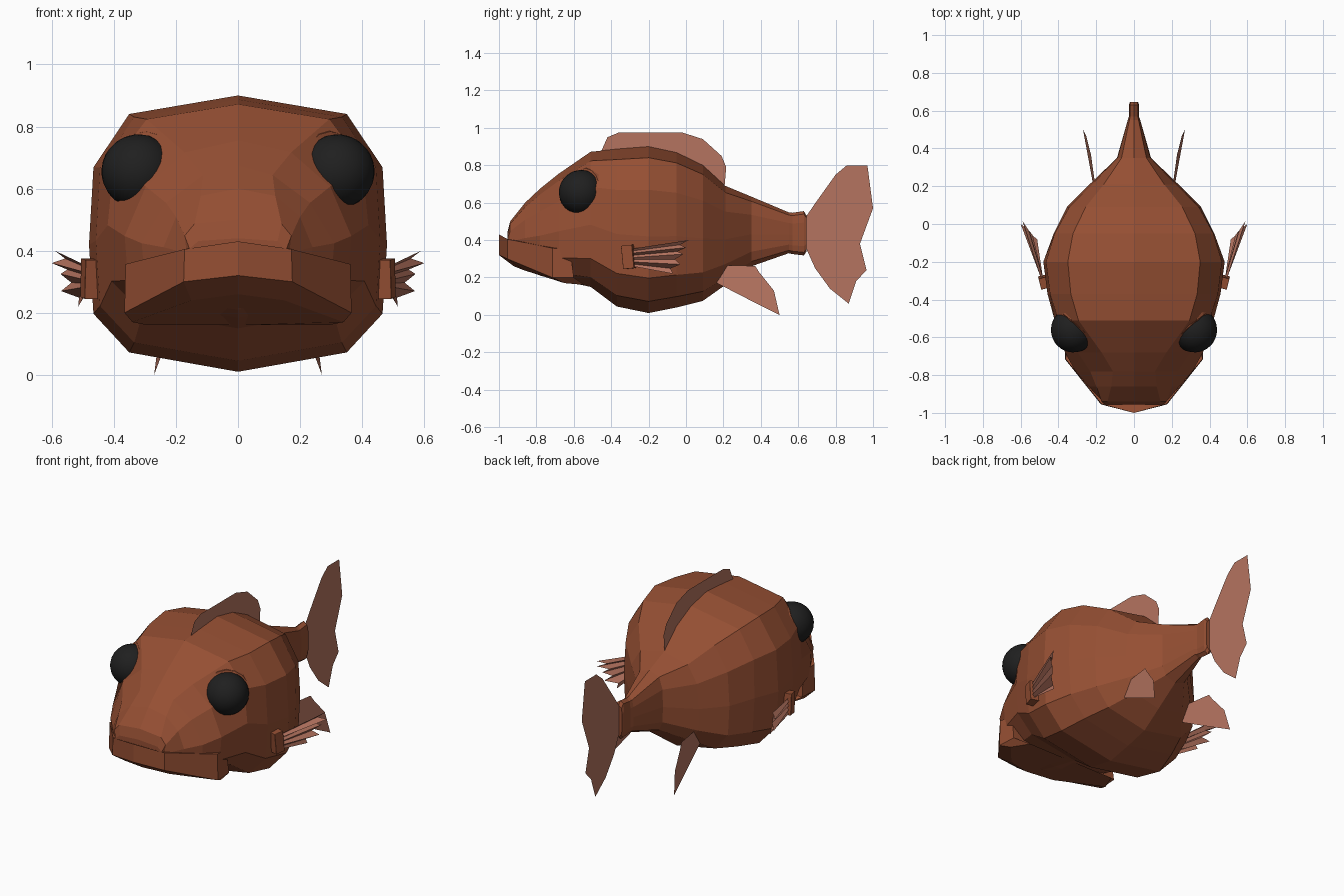
import bpy, bmesh, math
from mathutils import Vector

if "Cube" in bpy.data.objects:
    bpy.data.objects.remove(bpy.data.objects["Cube"])


def material(name, rgb):
    m = bpy.data.materials.new(name)
    m.diffuse_color = (*rgb, 1)
    m.use_nodes = True
    m.node_tree.nodes["Principled BSDF"].inputs["Base Color"].default_value = m.diffuse_color
    return m


BROWN = material("rust_brown", (0.30, 0.078, 0.033))
FIN = material("fin_pink_brown", (0.46, 0.172, 0.115))
BLACK = material("eye_black", (0.014, 0.014, 0.014))


def make(name, verts, faces, mat, solid=True):
    me = bpy.data.meshes.new(name)
    me.from_pydata(verts, [], faces)
    me.materials.append(mat)
    if solid:
        bm = bmesh.new()
        bm.from_mesh(me)
        bmesh.ops.recalc_face_normals(bm, faces=bm.faces)
        bm.to_mesh(me)
        bm.free()
    ob = bpy.data.objects.new(name, me)
    bpy.context.collection.objects.link(ob)
    return ob


def loft(name, rings, mat):
    n = len(rings[0])
    verts = [p for r in rings for p in r]
    faces = [(i * n + j, i * n + (j + 1) % n, (i + 1) * n + (j + 1) % n, (i + 1) * n + j)
             for i in range(len(rings) - 1) for j in range(n)]
    faces += [tuple(range(n)), tuple(range(len(verts) - n, len(verts)))]
    return make(name, verts, faces, mat)


def mirrored(half):
    """Close a half outline whose first and last points lie on x = 0."""
    return half + [(-x, y, z) for x, y, z in reversed(half) if x > 1e-6]


def body_ring(y, top, bottom, w, s):
    # s is the shoulder width ratio: small on the wedge-shaped snout
    u = 0.97 - (0.73 - s) * 0.6
    shape = [(0, 1), (s, .933), (u, .74), (1, .46), (.97, .21), (.73, .07), (0, 0)]
    return mirrored([(fx * w, y, bottom + fz * (top - bottom)) for fx, fz in shape])


# Body and head: y, top, bottom, half width, shoulder ratio
STATIONS = [
    (-.955, .44, .31, .15, .85), (-.94, .50, .30, .165, .85), (-.86, .60, .25, .24, .50),
    (-.78, .675, .21, .31, .36), (-.68, .755, .185, .365, .47), (-.51, .872, .15, .42, .70),
    (-.37, .887, .045, .458, .73), (-.20, .90, .01, .48, .73), (-.05, .868, .04, .425, .76),
    (.09, .80, .075, .355, .72), (.21, .69, .16, .235, .68), (.35, .632, .26, .09, .73),
    (.55, .548, .33, .033, .73), (.57, .546, .325, .026, .8), (.63, .555, .318, .026, .8),
    (.645, .53, .34, .022, .8)]
loft("body", [body_ring(*s) for s in STATIONS], BROWN)

# Lower jaw: horizontal loops from underside to lip
jaw = [
    [(0, -.92, .26), (.15, -.87, .24), (.34, -.65, .17), (.29, -.54, .16), (0, -.54, .16)],
    [(0, -1, .32), (.175, -.955, .30), (.366, -.715, .20), (.36, -.60, .20), (0, -.60, .20)],
    [(0, -1, .43), (.172, -.953, .405), (.362, -.715, .357), (.355, -.62, .35), (0, -.62, .35)]]
loft("lower_jaw", [mirrored(r) for r in jaw], BROWN)


# Flat fins on the centre line, outlined in (y, z)
def sheet(name, outline):
    return make(name, [(0, y, z) for y, z in outline], [tuple(range(len(outline)))], FIN, False)


sheet("dorsal_fin", [(-.46, .86), (-.42, .95), (-.36, .975), (-.02, .975), (.09, .94), (.19, .85),
                     (.215, .79), (.205, .67), (.08, .77), (-.2, .86)])
sheet("tail_fin", [(.62, .53), (.645, .53), (.70, .61), (.80, .75), (.86, .80), (.97, .80), (1, .57),
                   (.93, .38), (.965, .24), (.91, .18), (.87, .06), (.77, .14), (.69, .25),
                   (.645, .35), (.62, .36)])

for side, sx in (("right", 1), ("left", -1)):
    # Eye: dome and raised rim, turned outward and forward
    axis = Vector((.66 * sx, -.74, .10)).normalized()
    turn = axis.to_track_quat('Z', 'Y').to_euler()
    bpy.ops.mesh.primitive_uv_sphere_add(segments=24, ring_count=14, radius=.12,
                                         location=(.32 * sx, -.56, .655), rotation=turn)
    eye = bpy.context.object
    eye.name = side + "_eye"
    eye.data.materials.append(BLACK)
    bpy.ops.object.shade_smooth()
    q = axis.to_track_quat('Z', 'Y')
    centre = Vector((.295 * sx, -.535, .655))
    rings = []
    for r, d in ((.137, -.07), (.138, -.01), (.128, .018), (.112, .02), (.112, -.05)):
        rings.append([tuple(centre + q @ Vector((r * math.cos(a), r * math.sin(a), d)))
                      for a in (k * math.tau / 16 for k in range(16))])
    loft(side + "_eye_rim", rings, BROWN)

    # Pectoral fin root
    bpy.ops.mesh.primitive_cube_add(size=1, location=(.468 * sx, -.305, .31),
                                    rotation=(.1, 0, -.25 * sx))
    root = bpy.context.object
    root.name = side + "_pectoral_root"
    root.scale = (.065, .06, .125)
    root.data.materials.append(BROWN)
    bev = root.modifiers.new("bevel", 'BEVEL')
    bev.width, bev.segments = .012, 1

    # Pectoral fin: pleated fan, ridges at the long rays
    tips = [(.59, .015, .40), (.60, .0, .36), (.572, -.015, .325), (.57, -.03, .27), (.515, -.07, .22)]
    verts = []
    for i, t in enumerate(tips):
        base = Vector((.495, -.28, .355 - .024 * i))
        tip = Vector(t)
        verts += [base, tip]
        if i < 4:
            nxt = Vector(tips[i + 1])
            base2 = base - Vector((.012, 0, .012))
            verts += [base2, base2.lerp((tip + nxt) / 2, .86) - Vector((.022, 0, 0))]
    verts = [(v.x * sx, v.y, v.z) for v in verts]
    make(side + "_pectoral_fin", verts,
         [(2 * i, 2 * i + 1, 2 * i + 3, 2 * i + 2) for i in range(8)], FIN, False)

    # Pelvic fin: sheet splayed outward as it drops
    outline = [(.165, .17), (.19, .265), (.37, .262), (.39, .23), (.47, .13), (.50, .0), (.44, .03), (.33, .085)]
    make(side + "_pelvic_fin",
         [(sx * (.20 + .14 * max(0, y - .17) + .09 * (.265 - z)), y, z) for y, z in outline],
         [tuple(range(8))], FIN, False)
